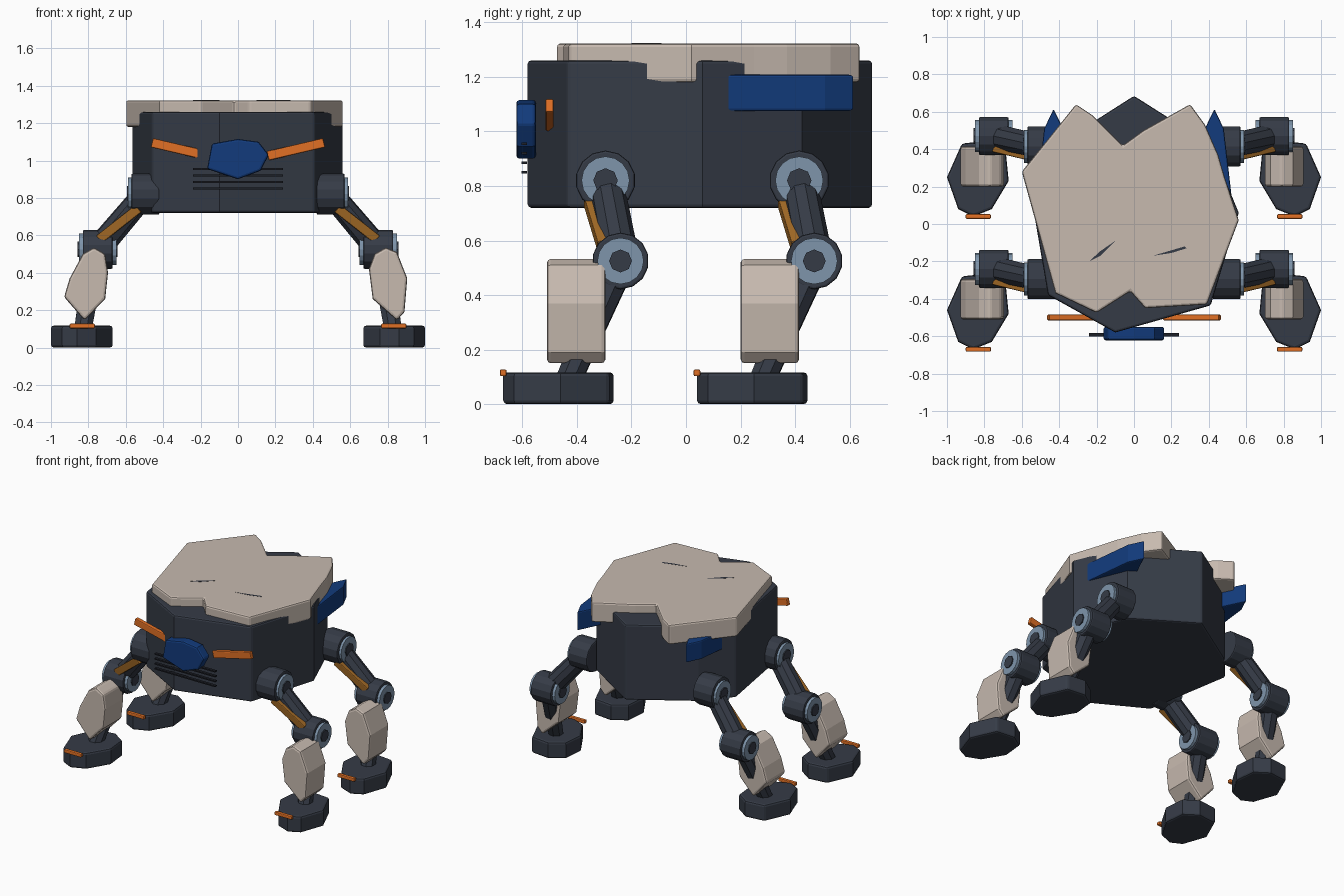
import bpy, bmesh, math
from mathutils import Vector

if "Cube" in bpy.data.objects:
    bpy.data.objects.remove(bpy.data.objects["Cube"])


def material(name, rgb):
    m = bpy.data.materials.new(name)
    m.diffuse_color = (*rgb, 1)
    m.use_nodes = True
    m.node_tree.nodes["Principled BSDF"].inputs["Base Color"].default_value = m.diffuse_color
    return m


DARK = material("dark slate", (0.036, 0.044, 0.062))
BEIGE = material("warm beige", (0.57, 0.49, 0.43))
BLUE = material("deep blue", (0.006, 0.043, 0.20))
ORANGE = material("orange", (0.75, 0.16, 0.018))
AMBER = material("amber brown", (0.38, 0.15, 0.02))
STEEL = material("steel blue", (0.21, 0.30, 0.41))
BLACK = material("slit black", (0.012, 0.014, 0.02))


def finish(bm, name, mat, bevel=0.0, smooth=False):
    bmesh.ops.recalc_face_normals(bm, faces=bm.faces)
    me = bpy.data.meshes.new(name)
    bm.to_mesh(me)
    bm.free()
    me.materials.append(mat)
    ob = bpy.data.objects.new(name, me)
    bpy.context.collection.objects.link(ob)
    if bevel:
        b = ob.modifiers.new("bevel", 'BEVEL')
        b.width = bevel
        b.segments = 2
        b.limit_method = 'ANGLE'
        b.angle_limit = math.radians(50)
    if smooth:
        bpy.context.view_layer.objects.active = ob
        ob.select_set(True)
        bpy.ops.object.shade_smooth_by_angle(angle=math.radians(25))
        ob.select_set(False)
    return ob


def prism(name, pts, lo, hi, mat, axis='z', bevel=0.0):
    """Extrude an outline: (x, y) along z, or (x, z) along y."""
    bm = bmesh.new()
    put = (lambda a, b, c: (a, b, c)) if axis == 'z' else (lambda a, b, c: (a, c, b))
    bottom = [bm.verts.new(put(a, b, lo)) for a, b in pts]
    top = [bm.verts.new(put(a, b, hi)) for a, b in pts]
    bm.faces.new(bottom)
    bm.faces.new(top)
    n = len(pts)
    for i in range(n):
        j = (i + 1) % n
        bm.faces.new((bottom[i], bottom[j], top[j], top[i]))
    return finish(bm, name, mat, bevel)


def rod(name, p, q, r1, r2, mat, sides=12, bevel=0.0):
    """Cylinder or cone between two points."""
    p, q = Vector(p), Vector(q)
    bm = bmesh.new()
    bmesh.ops.create_cone(bm, cap_ends=True, segments=sides, radius1=r1, radius2=r2, depth=(q - p).length)
    rot = (q - p).to_track_quat('Z', 'Y').to_matrix()
    for v in bm.verts:
        v.co = rot @ v.co + (p + q) / 2
    return finish(bm, name, mat, bevel)


def bar(name, p, q, w, d, mat, bevel=0.006):
    """Box between two points, d deep in y and w wide across."""
    p, q = Vector(p), Vector(q)
    z = (q - p).normalized()
    x = Vector((0, 1, 0)).cross(z).normalized()
    y = z.cross(x)
    bm = bmesh.new()
    bmesh.ops.create_cube(bm, size=1)
    for v in bm.verts:
        c = v.co.copy()
        v.co = (p + q) / 2 + x * c.x * w + y * c.y * d + z * c.z * (q - p).length
    return finish(bm, name, mat, bevel)


# Hull: irregular prism
hull = [(-.1, -.58), (.41, -.435), (.56, .06), (.41, .425), (0, .685),
        (-.4, .43), (-.565, .24), (-.46, -.38)]
prism("hull", hull, .72, 1.26, DARK, bevel=.012)

# Shell plate with notches front and back
shell = [(-.31, .64), (-.22, .58), (-.06, .42), (.05, .5), (.3, .64), (.38, .53), (.45, .37), (.485, .25),
         (.56, .02), (.39, -.43), (.06, -.45), (-.02, -.36), (-.2, -.475), (-.42, -.37), (-.6, .28)]
prism("shell_plate", shell, 1.18, 1.322, BEIGE, bevel=.012)
for i, s in enumerate(([(-.24, -.2), (-.18, -.17), (-.1, -.09), (-.18, -.145)],
                       [(.1, -.17), (.2, -.155), (.28, -.13), (.27, -.12)])):
    prism(f"shell_slit_{i}", s, 1.318, 1.323, DARK)

# Visor, vents and brow bars on the front
visor = [(-.14, 1.09), (0, 1.115), (.11, 1.1), (.165, 1.03), (.12, .945), (0, .9), (-.165, .955)]
prism("visor", visor, -.622, -.55, BLUE, 'y', .012)
for i in range(4):
    bar(f"vent_{i}", (-.24, -.592, .955 - i * .035), (.24, -.592, .955 - i * .035), .009, .02, BLACK, 0)

# Calf profiles differ slightly between the two sides
calf = {1: [(.7, .42), (.73, .5), (.79, .535), (.85, .51), (.905, .37), (.89, .19), (.85, .145), (.72, .26)],
        -1: [(-.83, .5), (-.77, .535), (-.71, .5), (-.695, .4), (-.71, .26), (-.82, .145),
             (-.93, .27), (-.9, .37)]}
foot = [(.67, -.48), (.76, -.63), (.86, -.67), (.94, -.63), (1, -.46), (.92, -.28), (.78, -.265), (.685, -.33)]

for s, side in ((1, "right"), (-1, "left")):
    bar(f"{side}_brow", (s * .16, -.5, 1.025), (s * .46, -.5, 1.095), .05, .03, ORANGE)
    # Side panel at the rear flank
    panel = [(s * .35, .45), (s * .43, .615), (s * .48, .51), (s * .525, .12), (s * .44, .12)]
    prism(f"{side}_flank_panel", panel, 1.075, 1.208, BLUE, bevel=.008)

    for dy, end in ((0, "front"), (.71, "rear")):
        n = f"{end}_{side}_"
        hip = Vector((0, -.295 + dy, .82))
        knee = Vector((0, -.24 + dy, .525))

        def at(base, x):
            return (s * x, base.y, base.z)

        # Hip joint
        rod(n + "hip", at(hip, .42), at(hip, .57), .11, .11, DARK, 14, .008)
        rod(n + "hip_ring", at(hip, .56), at(hip, .587), .088, .088, STEEL, 16)
        rod(n + "hip_pin", at(hip, .56), at(hip, .594), .045, .045, DARK, 8)
        # Upper leg and piston
        rod(n + "thigh", at(hip, .5), at(knee, .75), .065, .07, DARK, 10)
        bar(n + "piston", (s * .53, -.35 + dy, .745), (s * .74, -.3 + dy, .58), .05, .05, AMBER)
        # Knee joint
        rod(n + "knee", at(knee, .67), at(knee, .83), .104, .104, DARK, 14, .008)
        rod(n + "knee_ring", at(knee, .65), at(knee, .85), .085, .085, STEEL, 16)
        rod(n + "knee_pin", at(knee, .643), at(knee, .857), .042, .042, DARK, 8)
        # Shin strut, calf armour, foot and toe strip
        rod(n + "shin", at(knee, .76), (s * .83, -.43 + dy, .09), .062, .05, DARK, 8)
        prism(n + "calf", calf[s], -.51 + dy, -.295 + dy, BEIGE, 'y', .014)
        prism(n + "foot", [(s * x, y + dy) for x, y in foot], 0, .117, DARK, bevel=.014)
        bar(n + "toe_strip", (s * .765, -.67 + dy, .115), (s * .9, -.67 + dy, .115), .025, .025, ORANGE)
